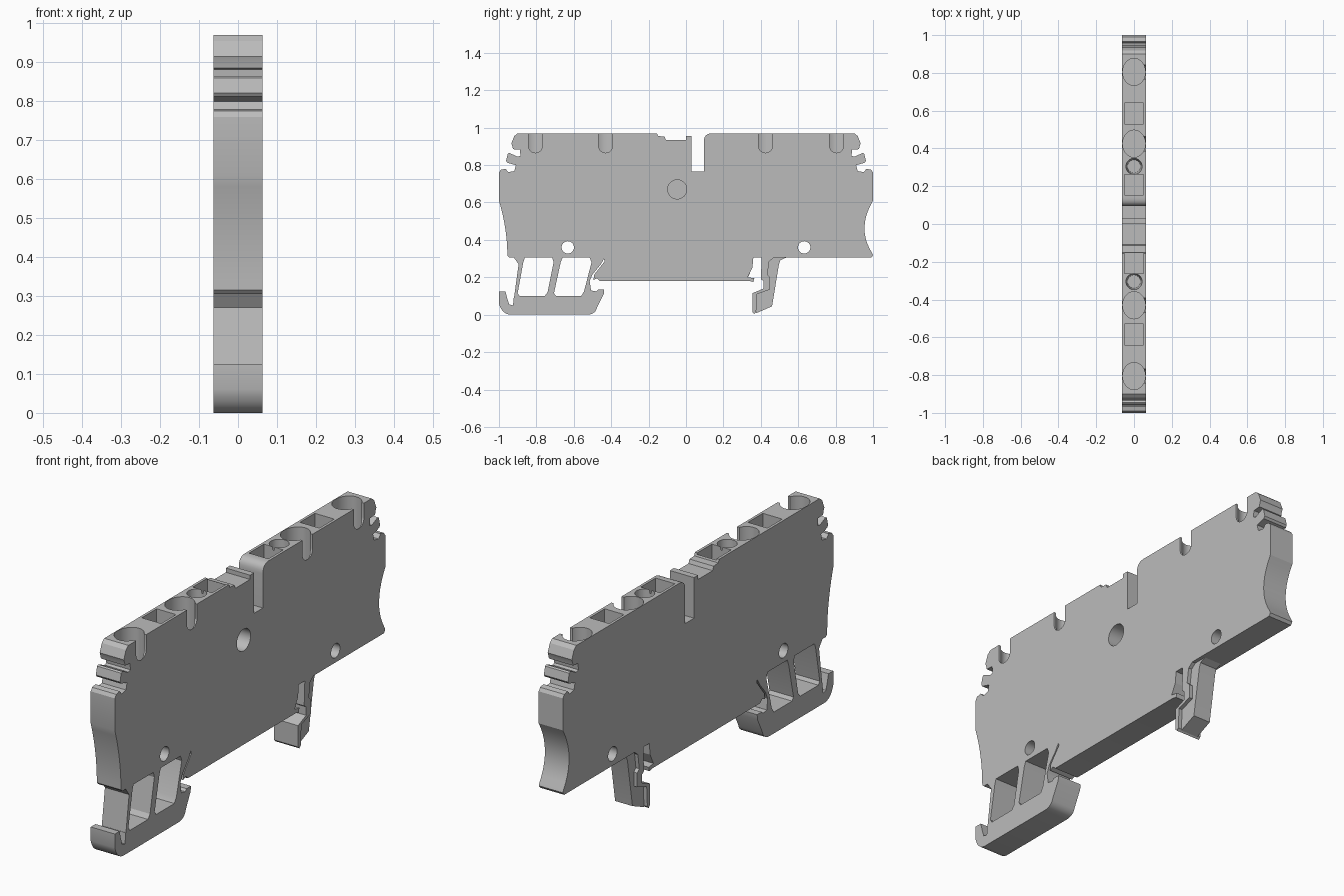
import bpy, bmesh, math
from mathutils import Vector

cube = bpy.data.objects.get("Cube")
if cube:
    bpy.data.objects.remove(cube, do_unlink=True)

HALF = 0.0625   # half thickness of the slab
TOP = 0.97

grey = bpy.data.materials.new("housing grey")
grey.use_nodes = True
colour = (0.5, 0.5, 0.5, 1)
grey.diffuse_color = colour
grey.node_tree.nodes["Principled BSDF"].inputs["Base Color"].default_value = colour


def prism(name, points, axis="x", lo=-HALF, hi=HALF, taper=1.0):
    """Extrude an outline along x (points are y, z) or along z (points are x, y)."""
    bm = bmesh.new()
    place = (lambda p, t: (t, p[0], p[1])) if axis == "x" else (lambda p, t: (p[0], p[1], t))
    centre = sum((Vector(p) for p in points), Vector((0, 0))) / len(points)
    low = [centre + (Vector(p) - centre) * taper for p in points]
    a = [bm.verts.new(place(p, lo)) for p in low]
    b = [bm.verts.new(place(p, hi)) for p in points]
    bm.faces.new(a)
    bm.faces.new(b)
    for i in range(len(a)):
        j = (i + 1) % len(a)
        bm.faces.new((a[i], a[j], b[j], b[i]))
    bmesh.ops.recalc_face_normals(bm, faces=bm.faces)
    mesh = bpy.data.meshes.new(name)
    bm.to_mesh(mesh)
    bm.free()
    mesh.materials.append(grey)
    obj = bpy.data.objects.new(name, mesh)
    bpy.context.collection.objects.link(obj)
    return obj


def arc(cx, cy, rx, ry, start=0, end=360, n=32):
    count = n if end - start == 360 else n + 1
    angles = [math.radians(start + (end - start) * i / n) for i in range(count)]
    return [(cx + rx * math.cos(t), cy + ry * math.sin(t)) for t in angles]


def bezier(p, c, q, n=10):
    p, c, q = Vector(p), Vector(c), Vector(q)
    return [tuple(p * (1 - t) ** 2 + c * 2 * t * (1 - t) + q * t * t)
            for t in (i / n for i in range(n + 1))]


def cut(target, cutter):
    cutter.hide_render = True
    mod = target.modifiers.new("cut", "BOOLEAN")
    mod.operation = "DIFFERENCE"
    mod.solver = "EXACT"
    mod.object = cutter
    bpy.context.view_layer.objects.active = target
    bpy.ops.object.modifier_apply(modifier=mod.name)
    bpy.data.objects.remove(cutter, do_unlink=True)


# Ribbed shoulder, from the top edge down to the side; mirrored for the other end
shoulder = [(0.9, TOP), (0.918, 0.955), (0.934, 0.915), (0.928, 0.9),
            (0.925, 0.885), (0.888, 0.882), (0.885, 0.85), (0.9, 0.845), (0.945, 0.865),
            (0.953, 0.86), (0.962, 0.822), (0.955, 0.812), (0.91, 0.8), (0.918, 0.768),
            (0.95, 0.762), (0.965, 0.78), (0.99, 0.775), (1.0, 0.76)]
left_shoulder = [(-y, z) for y, z in reversed(shoulder)]

# Main housing outline
outline = left_shoulder
outline += [(-0.155, TOP), (-0.15, 0.955), (-0.115, 0.953), (-0.108, 0.935), (0, 0.935),
            (0, 0.955), (0.03, 0.955), (0.03, 0.765), (0.095, 0.765)]
outline += bezier((0.095, 0.925), (0.095, TOP), (0.14, TOP), 6)
outline += shoulder
outline += bezier((1.0, 0.61), (0.911, 0.46), (0.995, 0.33))
outline += [(1.0, 0.318), (0.99, 0.305), (0.36, 0.305), (0.355, 0.25), (0.33, 0.2),
            (0.365, 0.195), (0.36, 0.175), (0.34, 0.18), (-0.46, 0.18), (-0.475, 0.195),
            (-0.495, 0.185), (-0.49, 0.215), (-0.435, 0.285), (-0.44, 0.305), (-0.945, 0.305)]
outline += bezier((-0.955, 0.315), (-0.955, 0.46), (-1.0, 0.61))
housing = prism("housing", outline)

# Round wire openings, each with a round-ended slot on the left face
for y in (-0.805, -0.43, 0.425, 0.805):
    cut(housing, prism("pocket_cutter", arc(0, y, 0.06, 0.072), "z", 0.67, 1.1))
    slot = arc(y, 0.903, 0.0375, 0.0375, 180, 360, 12) + [(y + 0.0375, 1.1), (y - 0.0375, 1.1)]
    cut(housing, prism("slot_cutter", slot, "x", 0.0, 0.1))

for s in (-1, 1):
    # Square openings
    for y in (0.585 * s, 0.208 * s):
        square = [(-0.05, y - 0.055), (0.05, y - 0.055), (0.05, y + 0.055), (-0.05, y + 0.055)]
        cut(housing, prism("square_cutter", square, "z", 0.72, 1.1))
    # Tapered test holes
    cut(housing, prism("test_cutter", arc(0, 0.305 * s, 0.043, 0.043), "z", 0.72, 0.98, 0.8))
    # Small rivet holes through the slab
    cut(housing, prism("rivet_cutter", arc(0.632 * s, 0.36, 0.033, 0.033), "x", -0.1, 0.1))

# Blind centre hole
cut(housing, prism("centre_cutter", arc(-0.047, 0.67, 0.051, 0.051), "x", -0.03, 0.1))

# Rail foot bar with hooked ends
bar = [(-1.0, 0.125), (-0.965, 0.125), (-0.955, 0.085), (-0.945, 0.055), (-0.925, 0.05),
       (-0.92, 0.1), (-0.54, 0.1), (-0.525, 0.115), (-0.51, 0.13), (-0.48, 0.125),
       (-0.47, 0.135), (-0.437, 0.135), (-0.44, 0.11)]
bar += bezier((-0.475, 0.04), (-0.485, 0.0), (-0.53, 0.0), 6)
bar += bezier((-0.94, 0.0), (-0.985, 0.005), (-1.0, 0.06), 6)
parts = [housing, prism("foot_bar", bar)]

# Slanted struts between housing and foot
struts = {
    "outer_strut": [(-0.92, 0.305), (-0.862, 0.305), (-0.87, 0.28), (-0.9, 0.115),
                    (-0.89, 0.1), (-0.925, 0.05), (-0.91, 0.16), (-0.895, 0.27)],
    "middle_strut": [(-0.715, 0.305), (-0.66, 0.305), (-0.67, 0.28), (-0.706, 0.115),
                     (-0.695, 0.1), (-0.755, 0.1), (-0.74, 0.12), (-0.708, 0.28)],
    "inner_strut": [(-0.515, 0.305), (-0.435, 0.305), (-0.455, 0.27), (-0.5, 0.215),
                    (-0.515, 0.18), (-0.508, 0.13), (-0.54, 0.1), (-0.56, 0.1),
                    (-0.545, 0.125), (-0.505, 0.28)],
}
for name, points in struts.items():
    parts.append(prism(name, points))

# Spring latch: full-width front rib with a thinner web behind it
rib = [(0.405, 0.305), (0.47, 0.305), (0.445, 0.285), (0.435, 0.215), (0.45, 0.2),
       (0.45, 0.135), (0.38, 0.11), (0.375, 0.015), (0.365, 0.005), (0.355, 0.015),
       (0.355, 0.115), (0.415, 0.14), (0.415, 0.18), (0.4, 0.19)]
web = [(0.47, 0.305), (0.535, 0.305), (0.505, 0.292), (0.497, 0.27), (0.46, 0.045),
       (0.375, 0.008), (0.38, 0.11), (0.45, 0.135), (0.45, 0.2), (0.435, 0.215), (0.445, 0.285)]
parts.append(prism("latch_rib", rib))
parts.append(prism("latch_web", web, "x", -0.045, 0.045))

# Smooth the curved walls, keep the corners sharp
bpy.context.view_layer.update()
for obj in parts:
    obj.select_set(True)
bpy.context.view_layer.objects.active = housing
bpy.ops.object.shade_smooth_by_angle(angle=math.radians(20))
